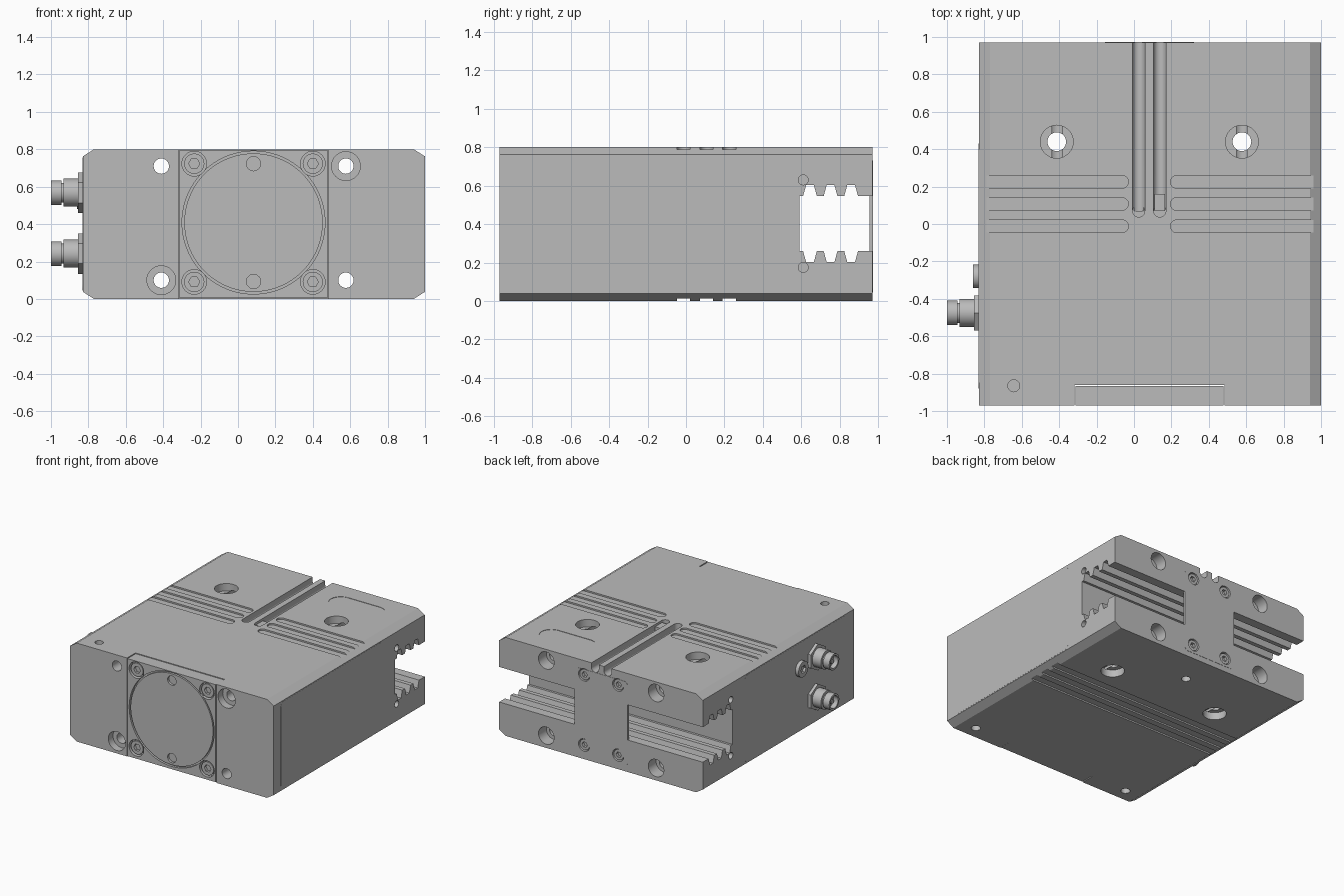
import bpy
import bmesh
from math import cos, sin, pi

if "Cube" in bpy.data.objects:
    bpy.data.objects.remove(bpy.data.objects["Cube"], do_unlink=True)

grey = bpy.data.materials.new("machined_grey")
grey.use_nodes = True
COLOUR = (0.5, 0.5, 0.5, 1)
grey.diffuse_color = COLOUR
grey.node_tree.nodes["Principled BSDF"].inputs["Base Color"].default_value = COLOUR

MID = 0.083          # centre line of the housing in x
LEFT, RIGHT = -0.83, 1.0
FRONT, BACK = -0.97, 0.97
TOP = 0.8
PLACE = {"x": lambda u, v, w: (w, u, v),
         "y": lambda u, v, w: (u, w, v),
         "z": lambda u, v, w: (u, v, w)}


def prism(name, pts, axis, a, b):
    """Extrude a 2D outline along an axis from a to b."""
    bm = bmesh.new()
    face = bm.faces.new([bm.verts.new(PLACE[axis](u, v, a)) for u, v in pts])
    ext = bmesh.ops.extrude_face_region(bm, geom=[face])["geom"]
    for vert in [g for g in ext if isinstance(g, bmesh.types.BMVert)]:
        vert.co["xyz".index(axis)] = b
    bmesh.ops.recalc_face_normals(bm, faces=bm.faces)
    mesh = bpy.data.meshes.new(name)
    bm.to_mesh(mesh)
    bm.free()
    mesh.materials.append(grey)
    obj = bpy.data.objects.new(name, mesh)
    bpy.context.collection.objects.link(obj)
    return obj


def circle(u, v, r, n=32):
    return [(u + r * cos(2 * pi * i / n), v + r * sin(2 * pi * i / n)) for i in range(n)]


def rect(u0, u1, v0, v1, r=0.0, n=8):
    """Rectangle outline, with optional rounded corners."""
    if not r:
        return [(u0, v0), (u1, v0), (u1, v1), (u0, v1)]
    corners = [(u1 - r, v1 - r), (u0 + r, v1 - r), (u0 + r, v0 + r), (u1 - r, v0 + r)]
    return [(u + r * cos((q + i / n) * pi / 2), v + r * sin((q + i / n) * pi / 2))
            for q, (u, v) in enumerate(corners) for i in range(n + 1)]


def cut(obj, pts, axis, a, b):
    """Subtract a prism from an object."""
    cutter = prism("cutter", pts, axis, a, b)
    bpy.context.view_layer.objects.active = obj
    mod = obj.modifiers.new("cut", "BOOLEAN")
    mod.operation, mod.solver, mod.object = "DIFFERENCE", "EXACT", cutter
    bpy.ops.object.modifier_apply(modifier=mod.name)
    mesh = cutter.data
    bpy.data.objects.remove(cutter, do_unlink=True)
    bpy.data.meshes.remove(mesh)


def screw(name, x, z, r, y0, y1):
    """Socket head screw lying along y, its head end at y1."""
    obj = prism(name, circle(x, z, r), "y", y0, y1)
    depth = 0.6 * (y1 - y0)
    cut(obj, circle(x, z, 0.55 * r, 6), "y", y1 - depth, y1 + depth)


# Housing with chamfered long edges
cx, cz = 0.06, 0.038
body = prism("housing", [(LEFT + cx, 0), (RIGHT - cx, 0), (RIGHT, cz), (RIGHT, TOP - cz),
                         (RIGHT - cx, TOP), (LEFT + cx, TOP), (LEFT, TOP - cz), (LEFT, cz)],
             "y", FRONT, BACK)

# Toothed jaw guide running across the back
low, high, deep = 0.26, 0.545, 0.058
lower = [(0.59, low)]
for i in range(3):
    c = 0.645 + 0.107 * i
    lower += [(c - 0.036, low), (c - 0.02, low - deep), (c + 0.02, low - deep), (c + 0.036, low)]
lower.append((1.1, low))
upper = [(y, low + high - z) for y, z in reversed(lower)]
cut(body, lower + upper, "x", -1.2, 1.2)
for z in (0.175, 0.63):
    for x0, x1 in ((LEFT - 0.1, LEFT + 0.08), (RIGHT - 0.08, RIGHT + 0.1)):
        cut(body, circle(0.61, z, 0.026, 20), "x", x0, x1)

# Recess for the front cover
cut(body, rect(-0.318, 0.484, -0.1, 0.9), "y", -1.1, -0.862)

# Mounting holes along y, counterbored at the back and at two front corners
for x in (-0.41, 0.577):
    for z in (0.1, 0.71):
        cut(body, circle(x, z, 0.041), "y", -1.2, 1.2)
        cut(body, circle(x, z, 0.07), "y", BACK - 0.1, 1.2)
        if (x > 0) == (z > 0.4):
            cut(body, circle(x, z, 0.077), "y", -1.2, FRONT + 0.06)

# Vertical mounting holes, counterbored on both faces
for x in (-0.413, 0.577):
    cut(body, circle(x, 0.44, 0.05), "z", -0.2, 1.0)
    cut(body, circle(x, 0.44, 0.088), "z", TOP - 0.06, 1.0)
    cut(body, circle(x, 0.44, 0.088), "z", -0.2, 0.06)

# Small dowel and port holes
cut(body, circle(-0.643, -0.865, 0.032, 24), "z", TOP - 0.06, 1.0)
for x, y in ((-0.643, -0.865), (0.81, -0.865), (MID, 0.7)):
    cut(body, circle(x, y, 0.035, 24), "z", -0.2, 0.06)

# Shallow cross grooves on the top and bottom
for y in (0.225, 0.107, -0.012):
    y0, y1 = y - 0.034, y + 0.034
    cut(body, rect(-1.2, -0.03, y0, y1, 0.0339), "z", TOP - 0.012, 1.0)
    cut(body, rect(0.195, 1.2, y0, y1, 0.0339), "z", TOP - 0.012, 1.0)
    cut(body, rect(-1.2, 1.2, y0, y1), "z", -0.2, 0.012)

# Round bottomed sensor slots
for x in (0.025, 0.138):
    r = 0.033
    arc = [(x + r * cos(pi + pi * i / 16), 0.765 + r * sin(pi + pi * i / 16)) for i in range(17)]
    cut(body, arc + [(x + r, 0.9), (x - r, 0.9)], "y", 0.07, 1.1)
    cut(body, circle(x, 0.07, r - 0.0004), "z", 0.745, 1.0)
prism("slot_sensor", rect(0.11, 0.166, 0.07, 0.16), "z", 0.74, 0.785)

# Label field on the top
cut(body, rect(0.32, 0.785, 0.645, 0.825, 0.0899, 12), "z", TOP - 0.003, 1.0)

# Front cover with round lid, ring gap and screws
cover = prism("front_cover", rect(-0.313, 0.479, 0.004, 0.796), "y", FRONT, -0.866)
cut(cover, circle(MID, 0.408, 0.382, 96), "y", -1.1, FRONT + 0.02)
screws = [(MID + sx * 0.317, 0.407 + sz * 0.316) for sx in (-1, 1) for sz in (-1, 1)]
for x, z in screws:
    cut(cover, circle(x, z, 0.066), "y", -1.1, FRONT + 0.04)
    screw("cover_screw", x, z, 0.054, FRONT + 0.045, FRONT + 0.008)
lid = prism("round_lid", circle(MID, 0.408, 0.37, 96), "y", FRONT + 0.03, FRONT + 0.002)
for z in (0.093, 0.723):
    cut(lid, circle(MID, z, 0.038, 24), "y", -1.1, FRONT + 0.025)

# Back plate closing the middle of the jaw guide
plate = prism("back_plate", rect(-0.155, 0.321, 0.045, 0.73, 0.03), "y", 0.955, BACK + 0.002)
for sx in (-1, 1):
    for z in (0.115, 0.685):
        x = MID + sx * 0.153
        cut(body, circle(x, z, 0.05), "y", 0.93, 1.1)
        cut(plate, circle(x, z, 0.05), "y", 0.9, 1.1)
        screw("back_screw", x, z, 0.043, 0.925, 0.964)

# Thin side panels
panel = rect(-0.88, 0.43, 0.045, 0.755, 0.04)
prism("left_panel", panel, "x", RIGHT - 0.01, RIGHT + 0.001)
prism("right_panel", panel, "x", LEFT + 0.01, LEFT - 0.001)

# Cable connectors on the right side
for z in (0.242, 0.568):
    y = -0.475
    prism("connector_nut", [(y + v, z + u) for u, v in circle(0, 0, 0.108, 6)], "x", LEFT + 0.01, -0.855)
    prism("connector_collar", circle(y, z, 0.075), "x", -0.85, -0.932)
    prism("connector_neck", circle(y, z, 0.053), "x", -0.93, -0.948)
    tip = prism("connector_tip", circle(y, z, 0.065), "x", -0.945, -1.0)
    cut(tip, circle(y, z, 0.05), "x", -0.96, -1.1)
    prism("connector_pin", circle(y, z, 0.018, 16), "x", -0.95, -0.985)

# Sealing plug beside the connectors
plug = prism("sealing_plug", circle(-0.28, 0.545, 0.063), "x", LEFT + 0.01, -0.86)
cut(plug, circle(-0.28, 0.545, 0.032, 6), "x", -0.84, -0.9)

# Smooth the round walls and keep the machined edges sharp
bpy.ops.object.select_all(action="DESELECT")
for obj in bpy.context.scene.objects:
    if obj.type == "MESH":
        obj.select_set(True)
        bpy.context.view_layer.objects.active = obj
bpy.ops.object.shade_smooth_by_angle(angle=pi / 6)
